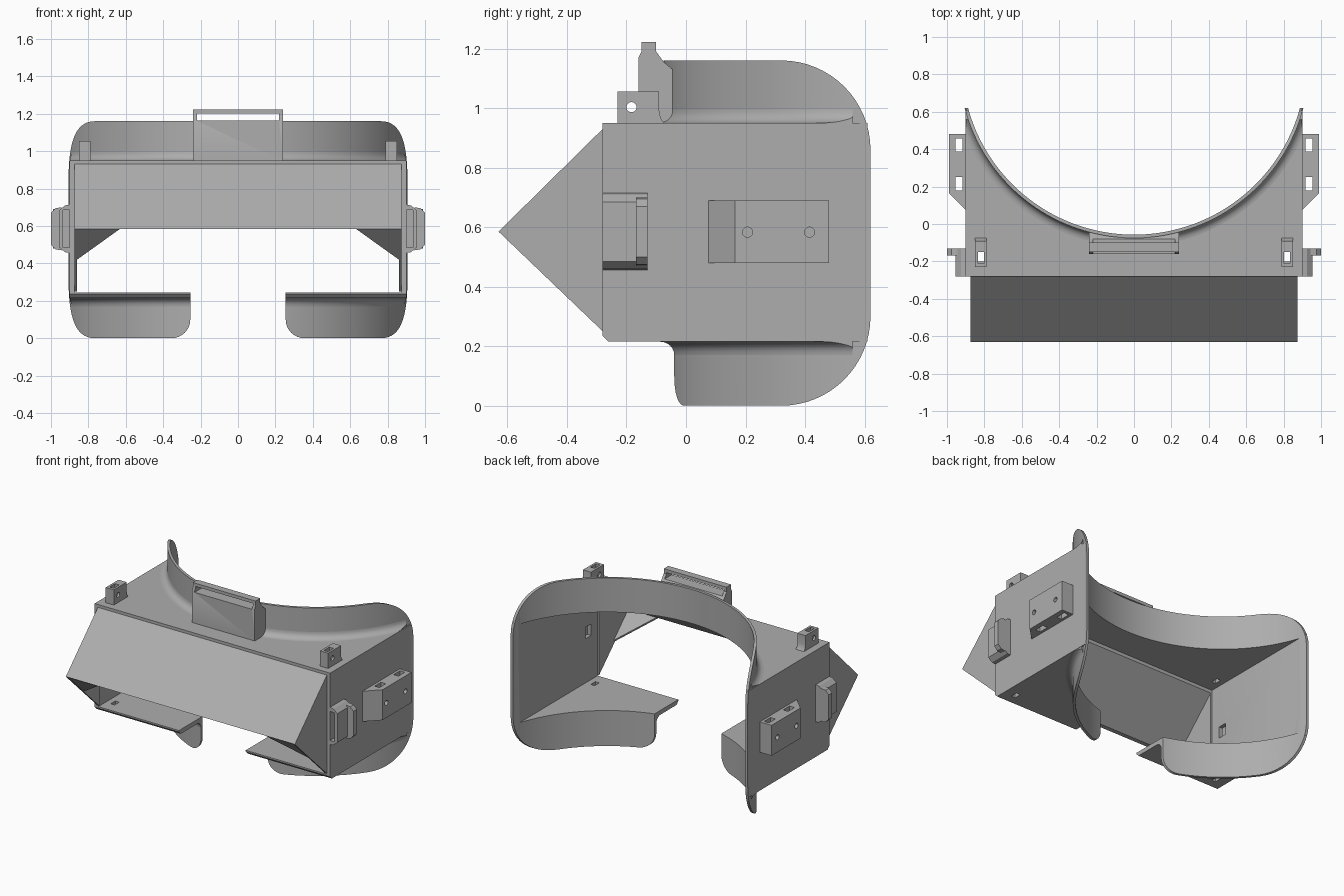
import bpy, bmesh, math
from mathutils import Vector

if "Cube" in bpy.data.objects:
    bpy.data.objects.remove(bpy.data.objects["Cube"])

grey = bpy.data.materials.new("matte grey")
grey.diffuse_color = (0.42, 0.42, 0.42, 1)
grey.use_nodes = True
grey.node_tree.nodes["Principled BSDF"].inputs["Base Color"].default_value = grey.diffuse_color
CY = 0.863            # centre of the face curve
R_OUT, R_IN = 0.938, 0.920


def mesh_object(name, bm):
    bmesh.ops.recalc_face_normals(bm, faces=bm.faces)
    me = bpy.data.meshes.new(name)
    bm.to_mesh(me)
    bm.free()
    me.materials.append(grey)
    ob = bpy.data.objects.new(name, me)
    bpy.context.collection.objects.link(ob)
    return ob


def prism(name, pts, axis, lo, hi):
    """Extrude a 2D outline along an axis."""
    put = {'x': lambda a, b, t: (t, a, b),
           'y': lambda a, b, t: (a, t, b),
           'z': lambda a, b, t: (a, b, t)}[axis]
    bm = bmesh.new()
    face = bm.faces.new([bm.verts.new(put(a, b, lo)) for a, b in pts])
    ext = bmesh.ops.extrude_face_region(bm, geom=[face])
    shift = Vector(put(0, 0, hi - lo))
    bmesh.ops.translate(bm, vec=shift, verts=[v for v in ext['geom'] if isinstance(v, bmesh.types.BMVert)])
    return mesh_object(name, bm)


def box(name, x, y, z):
    return prism(name, [(x[0], y[0]), (x[1], y[0]), (x[1], y[1]), (x[0], y[1])], 'z', *z)


def arc(cx, cy, r, a0, a1, n):
    return [(cx + r * math.cos(math.radians(a0 + (a1 - a0) * i / n)),
             cy + r * math.sin(math.radians(a0 + (a1 - a0) * i / n))) for i in range(n + 1)]


def combine(ob, cutter, op='DIFFERENCE'):
    """Apply a boolean and delete the cutter."""
    mod = ob.modifiers.new("cut", 'BOOLEAN')
    mod.operation, mod.object, mod.solver = op, cutter, 'EXACT'
    dg = bpy.context.evaluated_depsgraph_get()
    new = bpy.data.meshes.new_from_object(ob.evaluated_get(dg))
    ob.modifiers.clear()
    ob.data = new
    bpy.data.objects.remove(cutter)
    return ob


def pin_hole(ob, y, z, x0, x1, r=0.017):
    return combine(ob, prism("cutter", arc(y, z, r, 0, 345, 23), 'x', x0, x1))


def cavity():
    return box("cutter", (-0.872, 0.872), (-0.5, 1.2), (0.245, 0.925))


# Box housing, open at the front and hollowed towards the face
housing = prism("housing", [(-0.28, 0.235), (-0.26, 0.215), (0.61, 0.215), (0.61, 0.95), (-0.28, 0.95)],
                'x', -0.9, 0.9)
combine(housing, prism("cutter", arc(0, CY, R_IN + 0.008, 0, 357.5, 143), 'z', -1, 2))
combine(housing, cavity())
combine(housing, box("cutter", (-0.255, 0.255), (-0.5, 0.5), (0.1, 0.3)))      # nose gap
for s in (-1, 1):
    xs = sorted((s * 0.803, s * 0.833))
    combine(housing, box("cutter", xs, (-0.20, -0.15), (0.1, 1.1)))            # strap slots
    xs = sorted((s * 0.85, s * 0.93))
    combine(housing, box("cutter", xs, (-0.21, -0.15), (0.55, 0.63)))          # side latch holes

# Curved face flange, trimmed to a rounded side outline
flange = prism("face_flange", arc(0, CY, R_OUT, 180, 360, 96) + arc(0, CY, R_IN, 360, 180, 96), 'z', 0, 1.16)
outline = ([(-0.3, 0.0)] + arc(0.32, 0.30, 0.30, -90, 0, 16)
           + arc(0.32, 0.86, 0.30, 0, 90, 16) + [(-0.3, 1.16)])
combine(flange, prism("cutter", outline, 'x', -1.2, 1.2), 'INTERSECT')
combine(flange, cavity())
gap = ([(-0.255, 0.3)] + arc(-0.355, 0.1, 0.1, 0, -90, 8) + [(-0.355, -0.1), (0.355, -0.1)]
       + arc(0.355, 0.1, 0.1, 270, 180, 8) + [(0.255, 0.3)])
combine(flange, prism("cutter", gap, 'y', -0.5, 0.4))


# Soft fillets where the flange meets the housing
def fillet(name, z, up):
    f = 0.045
    prof = [(R_OUT - 0.006, z - up * 0.006), (R_OUT + f, z - up * 0.006)]
    prof += [(R_OUT + f - f * math.sin(t), z + up * (f - f * math.cos(t)))
             for t in (math.pi / 2 * i / 6 for i in range(7))]
    prof.append((R_OUT - 0.006, z + up * f))
    bm = bmesh.new()
    rings = []
    for i in range(97):
        a = math.pi * (1 + i / 96)
        rings.append([bm.verts.new((r * math.cos(a), CY + r * math.sin(a), h)) for r, h in prof])
    for p, q in zip(rings, rings[1:]):
        for k in range(len(prof)):
            m = (k + 1) % len(prof)
            bm.faces.new((p[k], p[m], q[m], q[k]))
    bm.faces.new(rings[0])
    bm.faces.new(rings[-1])
    ob = mesh_object(name, bm)
    return combine(ob, box("cutter", (-0.897, 0.897), (-0.3, 0.56), (0, 1.2)), 'INTERSECT')


fillet("upper_fillet", 0.95, 1)
combine(fillet("lower_fillet", 0.215, -1), box("cutter", (-0.255, 0.255), (-0.5, 0.5), (0, 0.5)))

# Sloped front visor with triangular cheeks and corner gussets
prism("visor_plate", [(-0.28, 0.93), (-0.63, 0.585), (-0.60, 0.585), (-0.28, 0.902)], 'x', -0.875, 0.875)
for s, side in ((-1, "left"), (1, "right")):
    prism(side + "_visor_cheek", [(-0.28, 0.93), (-0.63, 0.585), (-0.28, 0.25)],
          'x', *sorted((s * 0.861, s * 0.875)))
    bm = bmesh.new()
    tri = [(s * 0.87, -0.625, 0.585), (s * 0.63, -0.625, 0.585), (s * 0.87, -0.447, 0.413)]
    lo = [bm.verts.new(p) for p in tri]
    hi = [bm.verts.new(Vector(p) + Vector((0, 0.012, 0.012))) for p in tri]
    bm.faces.new(lo)
    bm.faces.new(hi)
    for i in range(3):
        j = (i + 1) % 3
        bm.faces.new((lo[i], lo[j], hi[j], hi[i]))
    mesh_object(side + "_visor_gusset", bm)

    # Side strap block with two slots and pin holes
    block = prism(side + "_strap_block",
                  [(s * 0.895, 0.07), (s * 0.99, 0.165), (s * 0.99, 0.48), (s * 0.895, 0.48)], 'z', 0.48, 0.69)
    for y in (0.215, 0.423):
        combine(block, box("cutter", sorted((s * 0.918, s * 0.955)), (y - 0.035, y + 0.035), (0.3, 0.9)))
        pin_hole(block, y - 0.008, 0.583, *sorted((s * 0.93, s * 1.1)))

    # Hollow side latch housing and its outer grip
    latch = prism(side + "_latch_housing",
                  [(s * 0.895, 0.715), (s * 0.925, 0.71), (s * 0.955, 0.685), (s * 0.955, 0.485),
                   (s * 0.925, 0.46), (s * 0.895, 0.455)], 'y', -0.28, -0.13)
    combine(latch, box("cutter", sorted((s * 0.88, s * 0.935)), (-0.3, -0.145), (0.485, 0.685)))
    prism(side + "_latch_grip",
          [(s * 0.945, 0.70), (s * 0.975, 0.695), (s * 1.0, 0.67), (s * 1.0, 0.50),
           (s * 0.975, 0.475), (s * 0.945, 0.47)], 'y', -0.168, -0.13)

    # Top strap lug
    lug = prism(side + "_top_lug", [(-0.23, 0.945), (-0.07, 0.945), (-0.085, 0.965), (-0.09, 0.99),
                                    (-0.09, 1.055), (-0.23, 1.055)], 'x', *sorted((s * 0.788, s * 0.85)))
    combine(lug, box("cutter", sorted((s * 0.803, s * 0.835)), (-0.21, -0.15), (0.9, 1.1)))
    pin_hole(lug, -0.183, 1.003, *sorted((s * 0.7, s * 0.95)))

# Central top strap bracket with a slot under its bar
bracket = prism("top_bracket", [(-0.16, 0.945), (-0.16, 1.17), (-0.15, 1.19), (-0.15, 1.222), (-0.10, 1.222),
                                (-0.10, 1.19), (-0.075, 1.155), (-0.045, 1.13), (-0.045, 0.945)], 'x', -0.24, 0.24)
combine(bracket, box("cutter", (-0.22, 0.22), (-0.3, 0.1), (1.163, 1.2)))
combine(bracket, prism("cutter", arc(0, CY, R_IN + 0.008, 0, 357.5, 143), 'z', 0, 2))

# Smooth the curves, keep the edges sharp
for ob in bpy.context.scene.objects:
    ob.select_set(True)
bpy.context.view_layer.objects.active = housing
bpy.ops.object.shade_smooth_by_angle(angle=math.radians(28))
